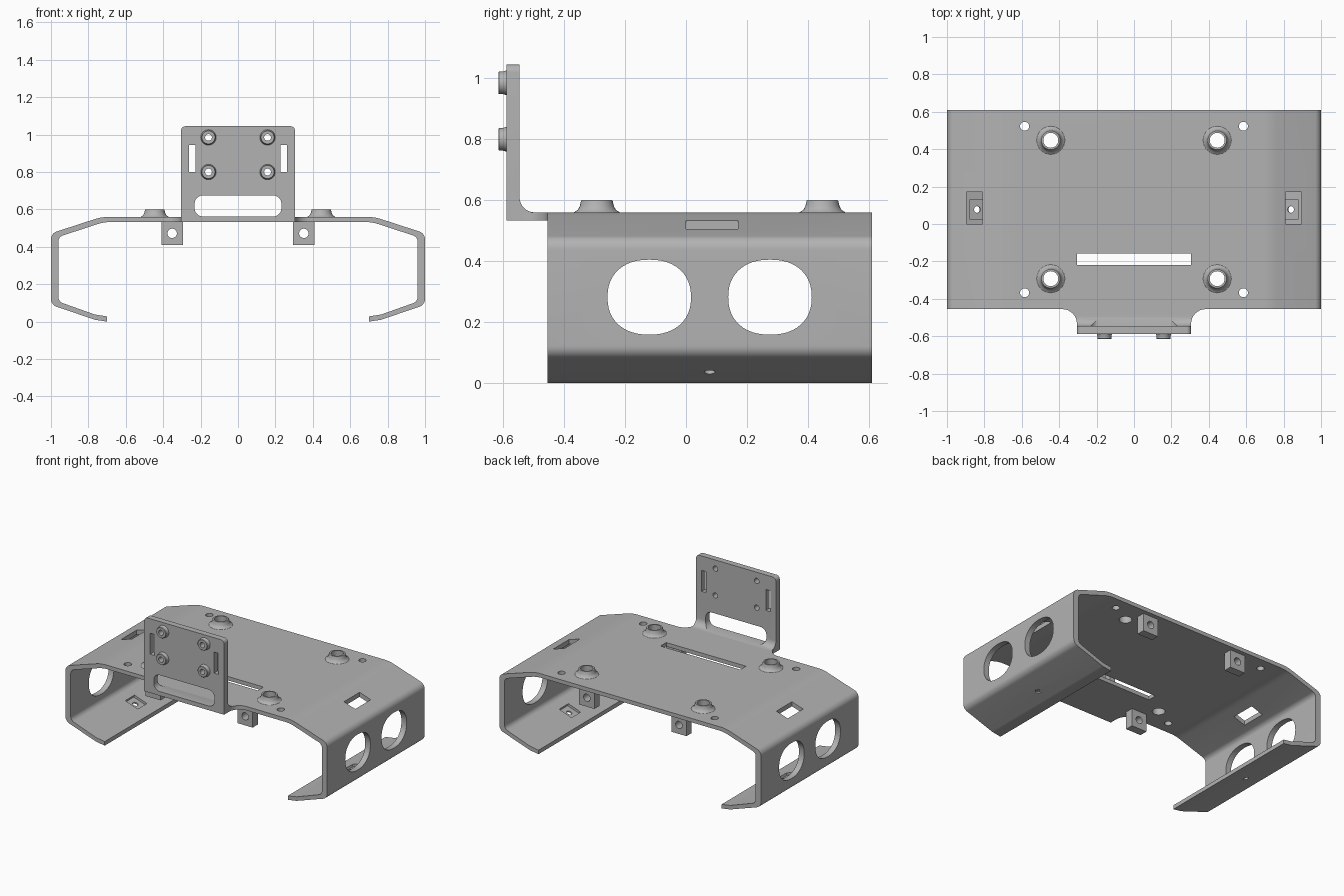
import bpy, bmesh, math
from mathutils import Matrix, Vector

if "Cube" in bpy.data.objects:
    bpy.data.objects.remove(bpy.data.objects["Cube"])

grey = bpy.data.materials.new("plain grey")
grey.use_nodes = True
grey.diffuse_color = (0.45, 0.45, 0.45, 1)
grey.node_tree.nodes["Principled BSDF"].inputs["Base Color"].default_value = grey.diffuse_color


def finish(name, bm):
    bmesh.ops.recalc_face_normals(bm, faces=bm.faces)
    mesh = bpy.data.meshes.new(name)
    bm.to_mesh(mesh)
    bm.free()
    mesh.materials.append(grey)
    obj = bpy.data.objects.new(name, mesh)
    bpy.context.scene.collection.objects.link(obj)
    return obj


def rounded(corners, steps=8):
    """Outline with each (u, v, radius) corner replaced by an arc."""
    out = []
    for i, (u, v, r) in enumerate(corners):
        p = Vector((u, v))
        if r == 0:
            out.append(p)
            continue
        a = (Vector(corners[i - 1][:2]) - p).normalized()
        b = (Vector(corners[(i + 1) % len(corners)][:2]) - p).normalized()
        half = a.angle(b) / 2
        centre = p + (a + b).normalized() * r / math.sin(half)
        start = p + a * r / math.tan(half) - centre
        end = p + b * r / math.tan(half) - centre
        sweep = start.angle_signed(end)
        for k in range(steps + 1):
            out.append(centre + Matrix.Rotation(-sweep * k / steps, 2) @ start)
    return out


def rect(u0, u1, v0, v1, r=0.0):
    return rounded([(u0, v0, r), (u1, v0, r), (u1, v1, r), (u0, v1, r)])


def oval(u, v, ru, rv=None, power=2.0, n=32):
    def wave(t):
        return math.copysign(abs(t) ** (2 / power), t)
    angles = [math.tau * k / n for k in range(n)]
    return [(u + ru * wave(math.cos(a)), v + (rv or ru) * wave(math.sin(a))) for a in angles]


def prism(bm, outline, axis, lo, hi):
    """Extrude a flat outline along one axis."""
    place = {"x": lambda u, v, w: (w, u, v),
             "y": lambda u, v, w: (u, w, v),
             "z": lambda u, v, w: (u, v, w)}[axis]
    rings = [[bm.verts.new(place(p[0], p[1], w)) for p in outline] for w in (lo, hi)]
    bm.faces.new(rings[0])
    bm.faces.new(rings[1][::-1])
    n = len(outline)
    for i in range(n):
        j = (i + 1) % n
        bm.faces.new((rings[0][i], rings[1][i], rings[1][j], rings[0][j]))


def solid(name, *args):
    bm = bmesh.new()
    prism(bm, *args)
    return finish(name, bm)


def apply_boolean(obj, other, operation):
    mod = obj.modifiers.new(operation, "BOOLEAN")
    mod.operation, mod.solver, mod.object = operation, "EXACT", other
    bpy.context.view_layer.objects.active = obj
    bpy.ops.object.modifier_apply(modifier=mod.name)
    bpy.data.objects.remove(other)


def smooth(obj):
    bpy.ops.object.select_all(action="DESELECT")
    obj.select_set(True)
    bpy.context.view_layer.objects.active = obj
    bpy.ops.object.shade_smooth_by_angle(angle=math.radians(30))


TOP, UNDER = 0.56, 0.533
BACK, FRONT = 0.61, -0.455
MID = (BACK + FRONT) / 2

# Folded shell: half of the section, then its mirror image
half = [(0.729, TOP, 0.25), (1, 0.472, 0.045), (1, 0.09, 0.045), (0.765, 0.01, 0.08), (0.70, 0, 0),
        (0.70, 0.028, 0), (0.765, 0.038, 0.08), (0.96, 0.107, 0.035), (0.96, 0.453, 0.035),
        (0.715, UNDER, 0.25)]
section = rounded(half + [(-x, z, r) for x, z, r in reversed(half)])
shell = solid("folded_shell", section, "y", FRONT, BACK)

# Front bracket: tongue with flared root, then an upright with an inside fillet
root = [(0.385, FRONT + 0.02, 0), (0.385, FRONT, 0), (0.305, FRONT, 0.079), (0.305, -0.57, 0)]
flare = rounded(root + [(-x, y, r) for x, y, r in reversed(root)])
apply_boolean(shell, solid("tongue", flare, "z", UNDER, TOP), "UNION")
angle = rounded([(-0.588, UNDER, 0), (-0.48, UNDER, 0), (-0.48, TOP, 0),
                 (-0.546, TOP, 0.05), (-0.546, 1.045, 0), (-0.588, 1.045, 0)])
upright = solid("upright", angle, "x", -0.305, 0.305)
mask = solid("corner_mask", rounded([(-0.305, 0.4, 0), (0.305, 0.4, 0), (0.305, 1.045, 0.025),
                                     (-0.305, 1.045, 0.025)]), "y", -0.8, -0.3)
apply_boolean(upright, mask, "INTERSECT")
apply_boolean(shell, upright, "UNION")

# Tabs below the deck
tab_rows = [MID - 0.475, MID + 0.475]
for side in (-1, 1):
    for y in tab_rows:
        x = 0.352 * side
        tab = solid("tab", rect(x - 0.058, x + 0.058, 0.41, UNDER + 0.01), "y", y - 0.028, y + 0.028)
        apply_boolean(shell, tab, "UNION")

# Openings, gathered in one cutter
post_spots = [(sx * 0.445, MID + sy * 0.37) for sx in (-1, 1) for sy in (-1, 1)]
stud_spots = [(sx * 0.158, z) for sx in (-1, 1) for z in (0.80, 0.985)]
bm = bmesh.new()
for y in (MID - 0.198, MID + 0.198):
    prism(bm, oval(y, 0.282, 0.137, 0.123, 2.25, 48), "x", -1.2, 1.2)
prism(bm, rect(-0.305, 0.305, -0.22, -0.157), "z", 0.5, 0.65)
prism(bm, rect(-0.232, 0.232, 0.562, 0.675, 0.045), "y", -0.7, -0.4)
for x, y in post_spots:
    prism(bm, oval(x, y, 0.04), "z", 0.5, 0.65)
for x, z in stud_spots:
    prism(bm, oval(x, z, 0.018), "y", -0.7, -0.5)
for side in (-1, 1):
    prism(bm, rect(side * 0.853 - 0.043, side * 0.853 + 0.043, 0, 0.17), "z", 0.44, 0.65)
    prism(bm, rect(side * 0.245 - 0.017, side * 0.245 + 0.017, 0.80, 0.945), "y", -0.7, -0.5)
    prism(bm, oval(side * 0.352, 0.472, 0.025), "y", -0.7, 0.7)
    for y in (MID - 0.445, MID + 0.445):
        prism(bm, oval(side * 0.585, y, 0.024), "z", 0.5, 0.65)
apply_boolean(shell, finish("opening_cutter", bm), "DIFFERENCE")

# Lower flange: sloping square pocket with a small screw hole
for side in (-1, 1):
    for name, outline, low in (("pocket", rect(-0.05, 0.05, -0.05, 0.05), -0.016),
                               ("screw_hole", oval(0, 0, 0.018), -0.1)):
        cutter = solid(name, outline, "z", low, 0.04)
        cutter.data.transform(Matrix.Translation((side * 0.833, MID, 0.062))
                              @ Matrix.Rotation(-side * math.radians(19), 4, "Y"))
        apply_boolean(shell, cutter, "DIFFERENCE")
smooth(shell)


def collar(name, profile, matrix, n=32):
    """Hollow turned part from (radius, height) points."""
    bm = bmesh.new()
    rings = [[bm.verts.new((r * math.cos(math.tau * k / n), r * math.sin(math.tau * k / n), h))
              for k in range(n)] for r, h in profile]
    for a, ring in enumerate(rings):
        other = rings[(a + 1) % len(rings)]
        for k in range(n):
            m = (k + 1) % n
            bm.faces.new((ring[k], ring[m], other[m], other[k]))
    bm.transform(matrix)
    smooth(finish(name, bm))


# Flared collars on the deck
post = [(0.04, -0.002), (0.078, -0.002), (0.074, 0.001), (0.063, 0.008), (0.056, 0.02),
        (0.052, 0.038), (0.05, 0.04), (0.04, 0.04)]
for x, y in post_spots:
    collar("deck_collar", post, Matrix.Translation((x, y, TOP)))

# Small collars on the front of the upright
stud = [(0.018, -0.002), (0.042, -0.002), (0.039, 0.006), (0.037, 0.012), (0.037, 0.025),
        (0.035, 0.027), (0.018, 0.027)]
for x, z in stud_spots:
    collar("upright_collar", stud,
           Matrix.Translation((x, -0.588, z)) @ Matrix.Rotation(math.pi / 2, 4, "X"))
